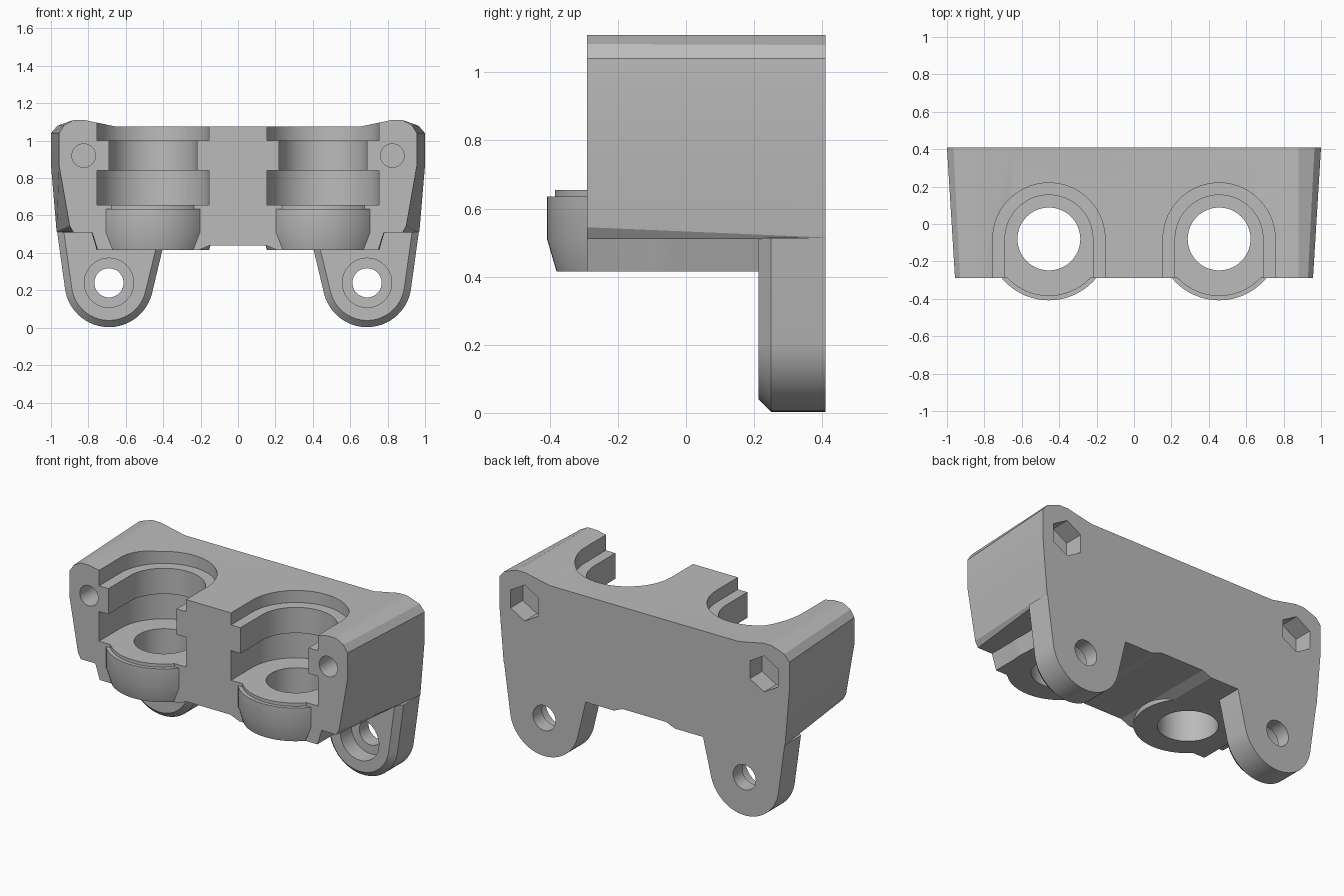
import bpy, bmesh
from math import cos, sin, radians, pi

if "Cube" in bpy.data.objects:
    bpy.data.objects.remove(bpy.data.objects["Cube"])

grey = bpy.data.materials.new("matte grey")
grey.use_nodes = True
grey.diffuse_color = (0.5, 0.5, 0.5, 1)
grey.node_tree.nodes["Principled BSDF"].inputs["Base Color"].default_value = (0.5, 0.5, 0.5, 1)


def loft(name, rings):
    """Solid through closed rings of 3D points, capped at both ends."""
    bm = bmesh.new()
    loops = [[bm.verts.new(p) for p in ring] for ring in rings]
    n = len(loops[0])
    for a, b in zip(loops, loops[1:]):
        for i in range(n):
            j = (i + 1) % n
            bm.faces.new((a[i], a[j], b[j], b[i]))
    bm.faces.new(loops[0])
    bm.faces.new(loops[-1])
    bmesh.ops.recalc_face_normals(bm, faces=bm.faces)
    mesh = bpy.data.meshes.new(name)
    bm.to_mesh(mesh)
    bm.free()
    mesh.materials.append(grey)
    obj = bpy.data.objects.new(name, mesh)
    bpy.context.collection.objects.link(obj)
    return obj


def combine(target, tool, operation):
    """Apply a boolean and discard the tool."""
    mod = target.modifiers.new(operation, 'BOOLEAN')
    mod.operation, mod.object, mod.solver = operation, tool, 'EXACT'
    bpy.context.view_layer.objects.active = target
    bpy.ops.object.modifier_apply(modifier=mod.name)
    bpy.data.objects.remove(tool)


def arc(cx, cy, r, start, end, steps):
    return [(cx + r * cos(radians(start + (end - start) * i / steps)),
             cy + r * sin(radians(start + (end - start) * i / steps)))
            for i in range(steps + 1)]


def at_y(points, y):
    return [(x, y, z) for x, z in points]


def at_z(points, z):
    return [(x, y, z) for x, y in points]


def rod(name, x, z, r, y0, y1, sides=40):
    """Prism along y; its first corner points up."""
    ring = arc(x, z, r, 90, 450, sides)[:-1]
    return loft(name, [at_y(ring, y0), at_y(ring, y1)])


def mirrored(half):
    return half + [(-x, z) for x, z in reversed(half)]


# Main block, tapering towards the front
bottom = [(0.15, 0.44), (0.21, 0.415), (0.75, 0.415), (0.78, 0.51)]
front = bottom + [(0.88, 0.51), (0.90, 0.545), (0.957, 0.87), (0.957, 1.04),
                  (0.93, 1.083), (0.88, 1.11), (0.82, 1.11), (0.65, 1.075)]
back = bottom + [(0.96, 0.51), (0.97, 0.515), (1.0, 0.87), (1.0, 1.04),
                 (0.965, 1.08), (0.88, 1.11), (0.82, 1.11), (0.65, 1.075)]
body = loft("mount_body", [at_y(mirrored(front), -0.29), at_y(mirrored(back), 0.41)])


# Lower mounting ear outline, shrunk by d for the front chamfer
def ear_outline(d):
    return ([(0.36 + d, 0.6)] + arc(0.69, 0.24, 0.237 - d, 195, 352, 28)
            + [(0.967 - d, 0.513)])


bore_x, bore_y = 0.455, -0.08
bowl_profile = [(0.30, 0.415), (0.328, 0.51), (0.328, 0.635), (0.305, 0.635), (0.305, 0.665)]
slots = [(0.655, 0.84, 0.30), (0.70, 1.3, 0.235), (1.0, 1.3, 0.30)]

for side in (-1, 1):
    ear = loft("ear", [[(side * x, y, z) for x, z in ear_outline(d)]
                       for y, d in ((0.213, 0.036), (0.25, 0), (0.41, 0))])
    combine(body, ear, 'UNION')

    # Rounded cup standing out at the front
    cx = side * bore_x
    cup = loft("cup", [at_z(arc(cx, bore_y, r, 0, 360, 64)[:-1], z) for r, z in bowl_profile])
    combine(body, cup, 'UNION')

for side in (-1, 1):
    cx = side * bore_x
    # Stepped slots open to the front
    for z0, z1, r in slots:
        outline = arc(cx, bore_y, r, 0, 180, 36) + [(cx - r, -0.7), (cx + r, -0.7)]
        combine(body, loft("slot_cutter", [at_z(outline, z0), at_z(outline, z1)]), 'DIFFERENCE')

    # Vertical bore through the cup floor
    ring = arc(cx, bore_y, 0.168, 0, 360, 56)[:-1]
    combine(body, loft("bore_cutter", [at_z(ring, 0.3), at_z(ring, 0.8)]), 'DIFFERENCE')

    # Ear hole with counterbore
    combine(body, rod("ear_hole", side * 0.69, 0.24, 0.078, 0.1, 0.6), 'DIFFERENCE')
    combine(body, rod("ear_counterbore", side * 0.69, 0.24, 0.132, 0.1, 0.32), 'DIFFERENCE')

    # Upper screw hole in front, hexagonal nut pocket behind
    combine(body, rod("screw_hole", side * 0.825, 0.92, 0.063, -0.5, 0.27), 'DIFFERENCE')
    combine(body, rod("nut_pocket", side * 0.825, 0.92, 0.112, 0.29, 0.6, 6), 'DIFFERENCE')

# Smooth round walls, keep edges sharp
bpy.ops.object.select_all(action='DESELECT')
body.select_set(True)
bpy.context.view_layer.objects.active = body
bpy.ops.object.shade_smooth_by_angle(angle=pi / 9)
